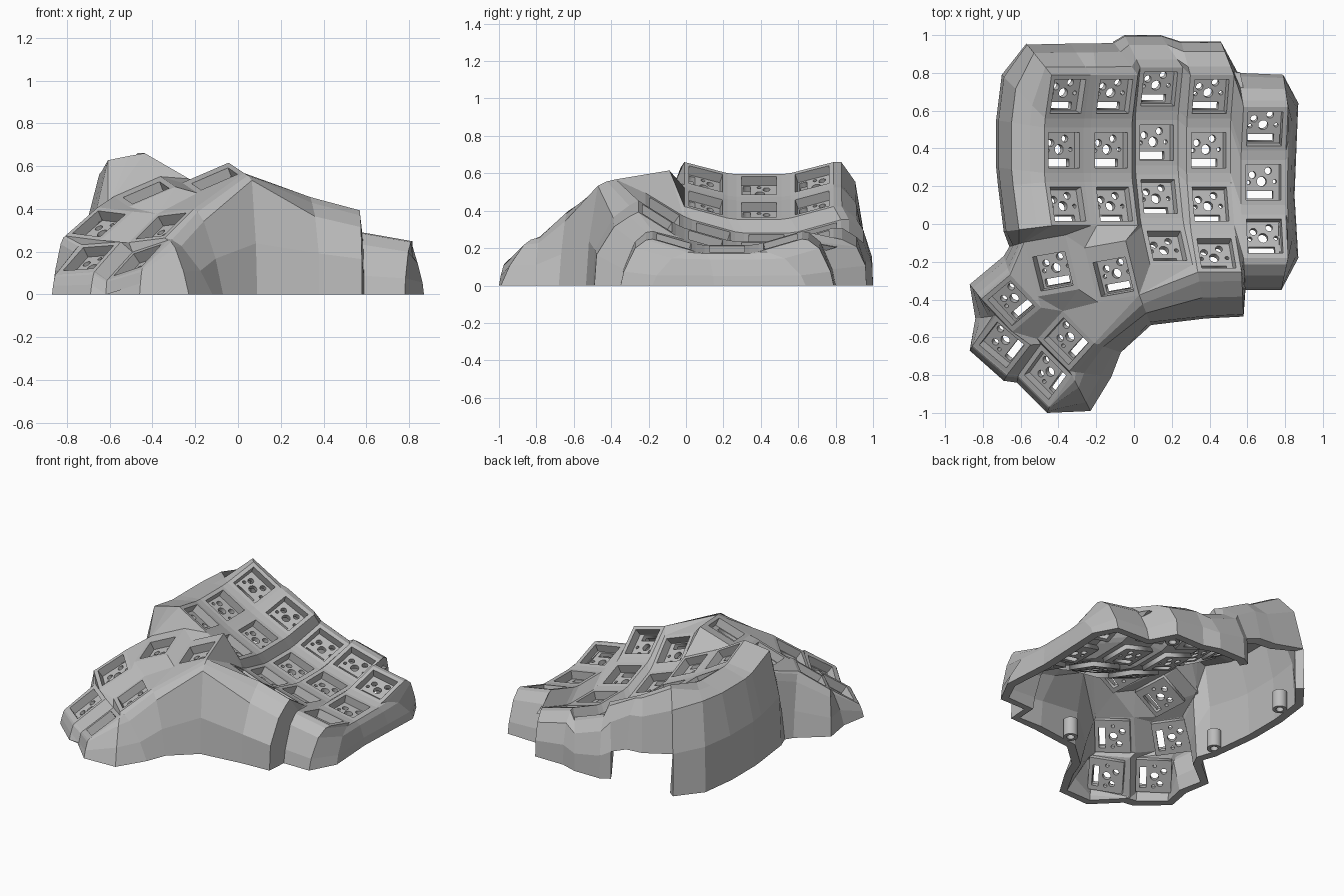
import bpy, bmesh
from math import sin, cos, pi, radians
from mathutils import Matrix, Vector

cube = bpy.data.objects.get("Cube")
if cube:
    bpy.data.objects.remove(cube)

plastic = bpy.data.materials.new("grey plastic")
plastic.use_nodes = True
grey = (0.5, 0.5, 0.5, 1)
plastic.diffuse_color = grey
plastic.node_tree.nodes["Principled BSDF"].inputs["Base Color"].default_value = grey

OUTER, INNER, THICK, RADIUS, STEP = 0.12, 0.094, 0.055, 1.0, 16.5
CORNERS = {"TL": (-1, 1), "TR": (1, 1), "BR": (1, -1), "BL": (-1, -1)}


def add_object(name, mesh, matrix=Matrix()):
    obj = bpy.data.objects.new(name, mesh)
    obj.matrix_world = matrix
    bpy.context.collection.objects.link(obj)
    return obj


def evaluated_mesh(obj):
    """Mesh of an object with its curve fill or modifiers applied."""
    bpy.context.view_layer.update()
    return bpy.data.meshes.new_from_object(obj.evaluated_get(bpy.context.evaluated_depsgraph_get()))


def turn(rx, ry, rz=0):
    return (Matrix.Rotation(radians(rz), 4, "Z") @ Matrix.Rotation(radians(ry), 4, "Y")
            @ Matrix.Rotation(radians(rx), 4, "X"))


def sheet_mesh(name, outlines, depth):
    """Flat extruded sheet; outlines after the first become holes."""
    curve = bpy.data.curves.new(name, "CURVE")
    curve.dimensions, curve.fill_mode, curve.extrude = "2D", "BOTH", depth / 2
    for points in outlines:
        spline = curve.splines.new("POLY")
        spline.points.add(len(points) - 1)
        for p, (x, y) in zip(spline.points, points):
            p.co = (x, y, 0, 1)
        spline.use_cyclic_u = True
    temp = add_object(name + " helper", curve)
    mesh = evaluated_mesh(temp)
    bpy.data.objects.remove(temp)
    mesh.materials.clear()
    mesh.materials.append(plastic)
    return mesh


def rect(x0, y0, x1, y1):
    return [(x0, y0), (x1, y0), (x1, y1), (x0, y1)]


def circle(x, y, r, n=16):
    return [(x + r * cos(2 * pi * i / n), y + r * sin(2 * pi * i / n)) for i in range(n)]


# Finger keys: curved columns, tilted down to the right, the middle one sunk
keys = {}
columns = [  # x, y, z, tilt, rows
    (-0.37, 0.39, 0.535, 30, 3),
    (-0.12, 0.39, 0.405, 25, 3),
    (0.12, 0.43, 0.24, 20, 4),
    (0.395, 0.39, 0.205, 15, 4),
    (0.685, 0.22, 0.195, 10, 3),
]
for c, (x, y, z, tilt, rows) in enumerate(columns):
    for r in range(rows):
        a = STEP * (1 - r)
        arc = Vector((0, RADIUS * sin(radians(a)), RADIUS * (1 - cos(radians(a)))))
        keys[f"{c}{r}"] = (Matrix.Translation((x, y, z)) @ turn(0, tilt)
                           @ Matrix.Translation(arc) @ turn(a, 0))

# Thumb keys: position and turn of each
thumbs = {
    "tr": ((-0.11, -0.28, 0.54), (10, -23, 10)),
    "tl": ((-0.43, -0.25, 0.475), (10, -23, 10)),
    "mr": ((-0.36, -0.62, 0.32), (-6, -34, 48)),
    "ml": ((-0.65, -0.42, 0.33), (6, -34, 40)),
    "br": ((-0.47, -0.80, 0.16), (-16, -33, 54)),
    "bl": ((-0.70, -0.64, 0.17), (-4, -35, 52)),
}
for name, (place, angles) in thumbs.items():
    keys[name] = Matrix.Translation(place) @ turn(*angles)

# Shell: key frames with open wells; the upper thumb keys have a deeper back edge
bm = bmesh.new()
V = {}
for name, m in keys.items():
    ring = []
    for corner, (sx, sy) in CORNERS.items():
        lip = 0.06 if name in ("tl", "tr") and sy > 0 else 0
        V[name + corner] = bm.verts.new(m @ Vector((sx * OUTER, sy * OUTER + lip, 0)))
        ring.append((V[name + corner], bm.verts.new(m @ Vector((sx * INNER, sy * INNER, 0)))))
    for i in range(4):
        (a, b), (d, e) = ring[i], ring[(i + 1) % 4]
        bm.faces.new((a, d, e, b))


def patch(*names):
    bm.faces.new([V[n] for n in names])


# Webs between rows and between columns
for c, col in enumerate(columns):
    for r in range(col[4] - 1):
        patch(f"{c}{r}BL", f"{c}{r}BR", f"{c}{r + 1}TR", f"{c}{r + 1}TL")
for c in range(4):
    rows = range(min(columns[c][4], columns[c + 1][4]))
    left = [f"{c}{r}{k}" for r in rows for k in ("TR", "BR")]
    right = [f"{c + 1}{r}{k}" for r in rows for k in ("TL", "BL")]
    for i in range(len(left) - 1):
        patch(left[i], right[i], right[i + 1], left[i + 1])

# Webs of the thumb cluster and its joint with the finger keys
for line in (
    "32BR 42BL 33TR", "33TR 42BL 33BR",
    "tlTR trTL trBL tlBR", "brTR mrTL mrBL brBR", "blTR mlTL mlBL blBR",
    "mlBL mlBR mrTR mrTL", "blBL blBR brTR brTL", "blBR mlBL mrTL brTR",
    "mlTR tlTL tlBL mlBR", "mlBR tlBL mrTR", "mrTR tlBL tlBR", "mrTR tlBR trBL",
    "mrBR mrTR trBL", "mrBR trBL trBR",
    "02BL tlTL tlTR 02BR", "02BR tlTR trTL 12BL", "12BL trTL trTR 12BR",
    "12BR trTR 23TL", "12BR 23TL 22BL", "trTR trBR 23BL 23TL",
    "trBR 23BR 23BL", "trBR 33BL 23BR",
):
    patch(*line.split())

# Outer walls: per side, a profile of (outward share, height share) and,
# for each rim corner, the ground point it runs down to
walls = [
    ([(0.25, 1), (0.7, 0.84), (0.97, 0.43)], {  # back
        "00TL": (-0.57, 0.955), "00TR": (-0.34, 0.96), "10TL": (-0.22, 0.96), "10TR": (-0.11, 0.965),
        "20TL": (-0.05, 1), "20TR": (0.14, 1), "30TL": (0.25, 0.965), "30TR": (0.46, 0.965)}),
    ([(0.2, 0.98), (0.55, 0.8), (0.9, 0.3)], {  # outer column
        "40TL": (0.55, 0.8), "40TR": (0.79, 0.79), "40BR": (0.87, 0.64), "41TR": (0.86, 0.4),
        "41BR": (0.85, 0.15), "42TR": (0.87, -0.18), "42BR": (0.78, -0.35), "42BL": (0.59, -0.35)}),
    ([(0.2, 0.94), (0.55, 0.8), (0.95, 0.42)], {"33BR": (0.58, -0.49), "33BL": (0.38, -0.5)}),  # front
    ([(0.3, 0.98), (0.6, 0.94), (0.9, 0.42)], {"trBR": (0.09, -0.535)}),  # front ridge
    ([(0.15, 0.97), (0.35, 0.86), (0.75, 0.42)], {  # thumb cluster
        "mrBR": (-0.07, -0.68), "mrBL": (-0.12, -0.81), "brBR": (-0.23, -0.99),
        "brBL": (-0.46, -1), "brTL": (-0.62, -0.84), "blBL": (-0.69, -0.83), "blTL": (-0.87, -0.67),
        "blTR": (-0.84, -0.5), "mlTL": (-0.87, -0.32), "mlTR": (-0.69, -0.17), "tlTL": (-0.66, -0.12)}),
    ([(0.3, 0.98), (0.68, 0.95), (0.95, 0.5)], {  # left flank
        "02BL": (-0.69, -0.04), "02TL": (-0.72, 0.2), "01BL": (-0.73, 0.3), "01TL": (-0.73, 0.55),
        "00BL": (-0.70, 0.79)}),
]
names, strips = [], []
for profile, feet in walls:
    for name, (gx, gy) in feet.items():
        top = V[name].co
        strip = [V[name]]
        for out, height in profile + [(1, 0)]:
            strip.append(bm.verts.new((top.x + (gx - top.x) * out, top.y + (gy - top.y) * out,
                                       top.z * height)))
        names.append(name)
        strips.append(strip)
for i, strip in enumerate(strips):
    after = strips[(i + 1) % len(strips)]
    # the cable opening leaves out the lowest panels at the back
    levels = 3 if names[i] in ("00TL", "00TR", "10TL") else 4
    for k in range(levels):
        bm.faces.new((strip[k], after[k], after[k + 1], strip[k + 1]))

bmesh.ops.recalc_face_normals(bm, faces=bm.faces)
bm.faces.ensure_lookup_table()
if bm.faces[0].normal.z < 0:
    bmesh.ops.reverse_faces(bm, faces=bm.faces)
mesh = bpy.data.meshes.new("shell")
bm.to_mesh(mesh)
bm.free()
mesh.materials.append(plastic)
shell = add_object("shell", mesh)
solid = shell.modifiers.new("wall thickness", "SOLIDIFY")
solid.thickness, solid.offset = THICK, -1

# Apply the thickness and level the bottom rim on the ground
thick_mesh = evaluated_mesh(shell)
shell.modifiers.clear()
shell.data = thick_mesh
for v in thick_mesh.vertices:
    if v.co.z < 0.03:
        v.co.z = 0

# Socket plates with pin holes and a slot, one under each well
socket = sheet_mesh("socket", [
    rect(-0.11, -0.11, 0.11, 0.11), rect(-0.08, -0.086, 0.06, -0.045),
    circle(0, 0.005, 0.026), circle(0.035, 0.062, 0.019), circle(-0.05, 0.04, 0.019),
    circle(0.07, 0.005, 0.011), circle(-0.07, 0.0, 0.011),
], 0.03)
for name, m in keys.items():
    add_object("socket_" + name, socket, m @ Matrix.Translation((0, 0, -THICK - 0.014)))

# Screw posts along the inside of the walls
post = sheet_mesh("screw_post", [circle(0, 0, 0.045, 24), circle(0, 0, 0.024, 24)], 0.12)
for i, (x, y) in enumerate(((-0.62, 0.03), (-0.62, 0.66), (0.15, -0.43), (0.42, 0.87))):
    add_object(f"screw_post_{i + 1}", post, Matrix.Translation((x, y, 0.06)))
